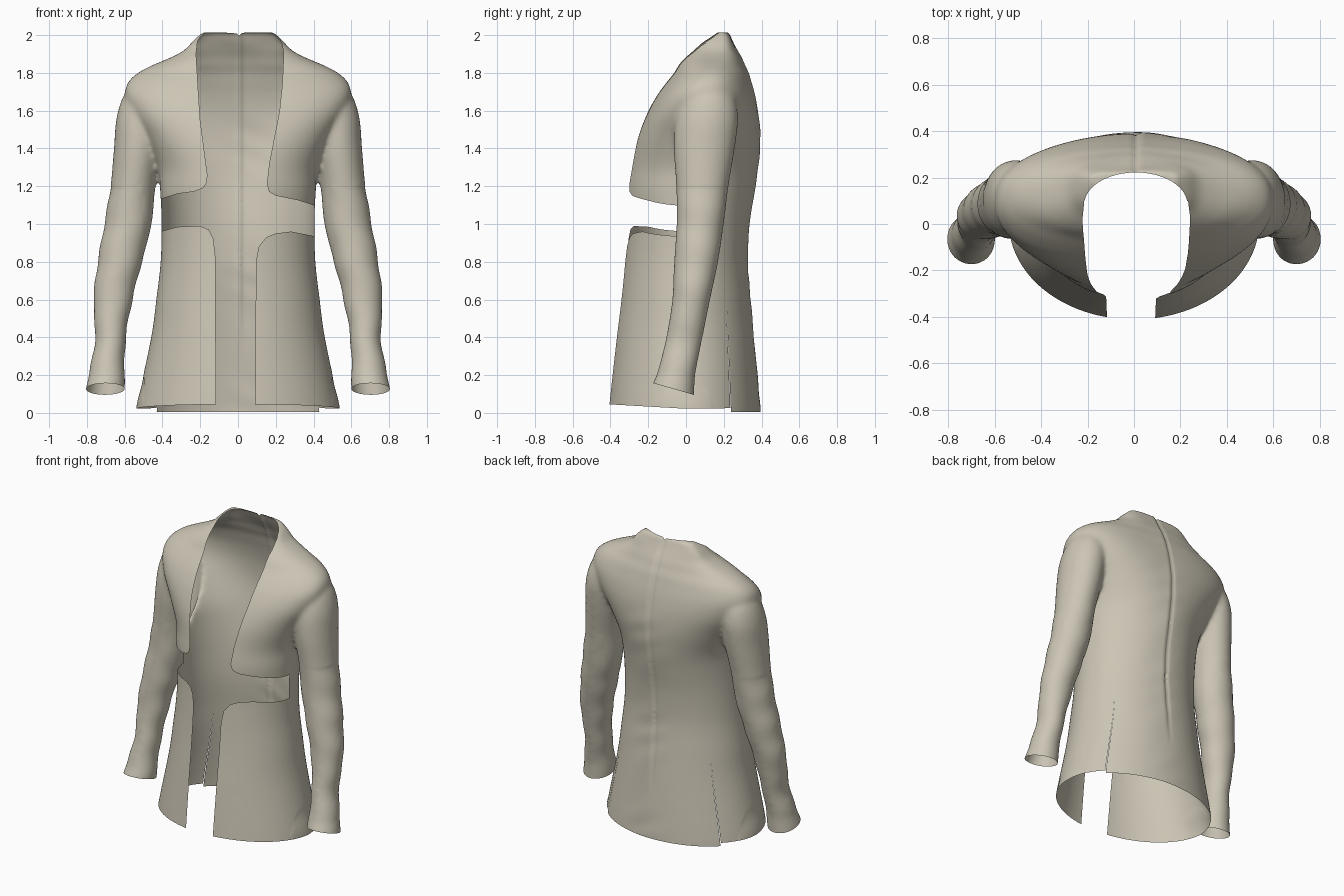
import bpy, bmesh, math
from mathutils import Vector

if "Cube" in bpy.data.objects:
    bpy.data.objects.remove(bpy.data.objects["Cube"])


def material(name, rgb):
    m = bpy.data.materials.new(name)
    m.use_nodes = True
    m.diffuse_color = (*rgb, 1)
    bsdf = m.node_tree.nodes["Principled BSDF"]
    bsdf.inputs["Base Color"].default_value = (*rgb, 1)
    bsdf.inputs["Roughness"].default_value = 0.8
    return m


cloth = material("beige cloth", (0.60, 0.56, 0.46))
cut_mark = bpy.data.materials.new("cut mark")


def resample(rows, steps=6):
    """Catmull-Rom interpolation between section rows."""
    out = []
    for i in range(len(rows) - 1):
        p = [Vector(rows[max(0, min(len(rows) - 1, i + k))]) for k in (-1, 0, 1, 2)]
        for s in range(steps):
            t = s / steps
            out.append(p[1] + 0.5 * t * (p[2] - p[0] + t * (
                2 * p[0] - 5 * p[1] + 4 * p[2] - p[3]
                + t * (3 * (p[1] - p[2]) + p[3] - p[0]))))
    return out + [Vector(rows[-1])]


def loft(bm, rows, mirror=1, sides=72):
    """Closed solid from rows of z, centre x, half width, centre y, front, back, power."""
    rings = []
    for z, cx, w, cy, front, back, power in resample(rows):
        ring = []
        for k in range(sides):
            a = math.tau * k / sides
            c, s = math.cos(a), math.sin(a)
            x = math.copysign(abs(c) ** (2 / power), c) * w
            y = math.copysign(abs(s) ** (2 / power), s) * (back if s > 0 else front)
            ring.append(bm.verts.new((mirror * (cx + x), cy + y, z)))
        rings.append(ring)
    for a, b in zip(rings, rings[1:]):
        for k in range(sides):
            n = (k + 1) % sides
            bm.faces.new((a[k], a[n], b[n], b[k]))
    bm.faces.new(rings[0])
    bm.faces.new(rings[-1])


# Torso sections: z, half width, centre y, front depth, back depth, power
torso = [
    (-.06, .545, 0, .418, .397, 2), (.04, .535, 0, .412, .393, 2),
    (.4, .46, 0, .374, .36, 2), (.6, .433, 0, .35, .34, 2),
    (.8, .41, 0, .331, .325, 2), (1, .405, 0, .318, .335, 2),
    (1.17, .412, 0, .326, .36, 2), (1.3, .425, .02, .328, .36, 2.05),
    (1.45, .485, .04, .312, .35, 2.25), (1.58, .56, .065, .283, .316, 2.4),
    (1.68, .598, .09, .252, .272, 2.4), (1.75, .582, .11, .222, .232, 2.3),
    (1.8, .53, .125, .2, .202, 2.2), (1.84, .455, .13, .187, .178, 2.2),
    (1.88, .36, .14, .166, .152, 2.5), (1.92, .285, .155, .138, .115, 3),
    (1.97, .237, .175, .1, .068, 4), (2.015, .19, .195, .04, .028, 4),
]
# Sleeve sections: z, inner x, outer x, front y, back y
sleeve = [
    (.02, .6, .81, -.2, .04), (.14, .6, .805, -.18, .045), (.22, .6, .787, -.15, .052),
    (.4, .593, .757, -.105, .088), (.6, .558, .766, -.073, .128),
    (.8, .508, .743, -.063, .17), (1, .457, .708, -.05, .2),
    (1.2, .437, .675, -.052, .225), (1.4, .4, .657, -.065, .258),
    (1.55, .38, .645, -.055, .275), (1.66, .37, .615, -.02, .26),
    (1.72, .39, .575, .03, .22),
]
bm = bmesh.new()
loft(bm, [(z, 0, w, cy, f, b, p) for z, w, cy, f, b, p in torso])
for side in (1, -1):
    loft(bm, [(z, (i + o) / 2, (o - i) / 2, (f + b) / 2, (b - f) / 2, (b - f) / 2, 2)
              for z, i, o, f, b in sleeve], mirror=side)
bmesh.ops.recalc_face_normals(bm, faces=bm.faces)
mesh = bpy.data.meshes.new("jacket")
bm.to_mesh(mesh)
bm.free()
mesh.materials.append(cloth)
jacket = bpy.data.objects.new("jacket", mesh)
bpy.context.collection.objects.link(jacket)


def apply_modifiers(ob):
    bpy.context.view_layer.update()
    done = ob.evaluated_get(bpy.context.evaluated_depsgraph_get())
    ob.data = bpy.data.meshes.new_from_object(done)
    ob.modifiers.clear()


# Blend torso and sleeves into one cloth surface
remesh = jacket.modifiers.new("blend", 'REMESH')
remesh.mode = 'VOXEL'
remesh.voxel_size = 0.013
smooth = jacket.modifiers.new("soften", 'SMOOTH')
smooth.factor = 0.5
smooth.iterations = 12
apply_modifiers(jacket)

# Centre back seam, faint back creases and sleeve folds
for v in jacket.data.vertices:
    x, y, z = v.co
    if y > 0.2 and abs(x) < 0.4:
        d = x - 0.012
        fade = min(1, max(0, (z - 0.3) * 3))
        if d > 0:
            v.co.y += 0.008 * math.exp(-d / 0.05) * fade
        v.co.y -= 0.010 * math.exp(-(d / 0.014) ** 2) * fade
        ripple = math.sin(29 * z + 17 * x + 2 * math.sin(9 * z))
        v.co.y += 0.0015 * ripple * math.exp(-((x - 0.06) / 0.13) ** 2)
    elif abs(x) > 0.5 and z < 1.2:
        v.co.x += math.copysign(0.0025, x) * math.sin(30 * z + 6 * y)


def prism(points, lo, hi, axis):
    """Cutter: outline in xz, yz or xy pushed along the remaining axis."""
    place = {'Y': lambda a, b, d: (a, d, b),
             'X': lambda a, b, d: (d, a, b),
             'Z': lambda a, b, d: (a, b, d)}[axis]
    b = bmesh.new()
    ends = [[b.verts.new(place(*p, d)) for p in points] for d in (lo, hi)]
    n = len(points)
    for k in range(n):
        b.faces.new((ends[0][k], ends[0][(k + 1) % n], ends[1][(k + 1) % n], ends[1][k]))
    for e in ends:
        b.faces.new(e)
    bmesh.ops.recalc_face_normals(b, faces=b.faces)
    m = bpy.data.meshes.new("cutter")
    b.to_mesh(m)
    b.free()
    m.materials.append(cut_mark)
    ob = bpy.data.objects.new("cutter", m)
    ob.hide_render = True
    bpy.context.collection.objects.link(ob)
    return ob


# Front opening with waist gap, running round from the right lapel
opening = [
    (-.2, 2.1), (-.222, 1.9), (-.21, 1.7), (-.2, 1.55), (-.162, 1.26), (-.165, 1.22),
    (-.185, 1.19), (-.23, 1.172), (-.32, 1.16), (-.43, 1.125),
    (-.43, .955), (-.32, .985), (-.2, .99), (-.155, .97), (-.13, .92), (-.12, .83),
    (-.115, -.2), (.09, -.2), (.095, .8), (.11, .88), (.15, .93), (.2, .95),
    (.28, .96), (.43, .93), (.43, 1.09), (.32, 1.125), (.2, 1.15), (.165, 1.17),
    (.153, 1.21), (.165, 1.32), (.22, 1.6), (.235, 1.75), (.242, 1.9), (.21, 2.1),
]
neck = [(-.2, 2.1), (-.222, 1.9), (-.21, 1.7), (.231, 1.7), (.242, 1.9), (.21, 2.1)]
# Rounded nape of the neck, seen from above
nape = [(.008 + .222 * math.cos(a), .085 + .137 * math.sin(a))
        for a in (math.pi * k / 24 for k in range(25))]
hem = [(-1, .06), (-.4, .045), (0, .022), (.238, .025), (.238, .004), (1, .002),
       (1, -1), (-1, -1)]
vent = [(.213, .6), (.243, -.2), (.247, -.2)]
cuff = [(-.4, .222), (.3, .022), (.3, -.5), (-.4, -.5)]
cutters = [
    prism(opening, -1, -.02, 'Y'),
    prism(neck, -.3, .1, 'Y'),
    prism(nape, 1.86, 2.1, 'Z'),
    prism(hem, -.58, .58, 'X'),
    prism(vent, -.57, .57, 'X'),
    prism(cuff, .57, 1, 'X'),
    prism(cuff, -1, -.57, 'X'),
]
for c in cutters:
    mod = jacket.modifiers.new("cut", 'BOOLEAN')
    mod.operation = 'DIFFERENCE'
    mod.solver = 'EXACT'
    mod.material_mode = 'TRANSFER'
    mod.object = c
apply_modifiers(jacket)
for c in cutters:
    bpy.data.objects.remove(c)

# Keep only the outer cloth, open at every cut
marks = {i for i, m in enumerate(jacket.data.materials) if m and m.name == cut_mark.name}
bm = bmesh.new()
bm.from_mesh(jacket.data)
bmesh.ops.delete(bm, geom=[f for f in bm.faces if f.material_index in marks], context='FACES')
for f in bm.faces:
    f.material_index = 0
    f.smooth = True
bm.to_mesh(jacket.data)
bm.free()
jacket.data.materials.clear()
jacket.data.materials.append(cloth)
bpy.data.materials.remove(cut_mark)
